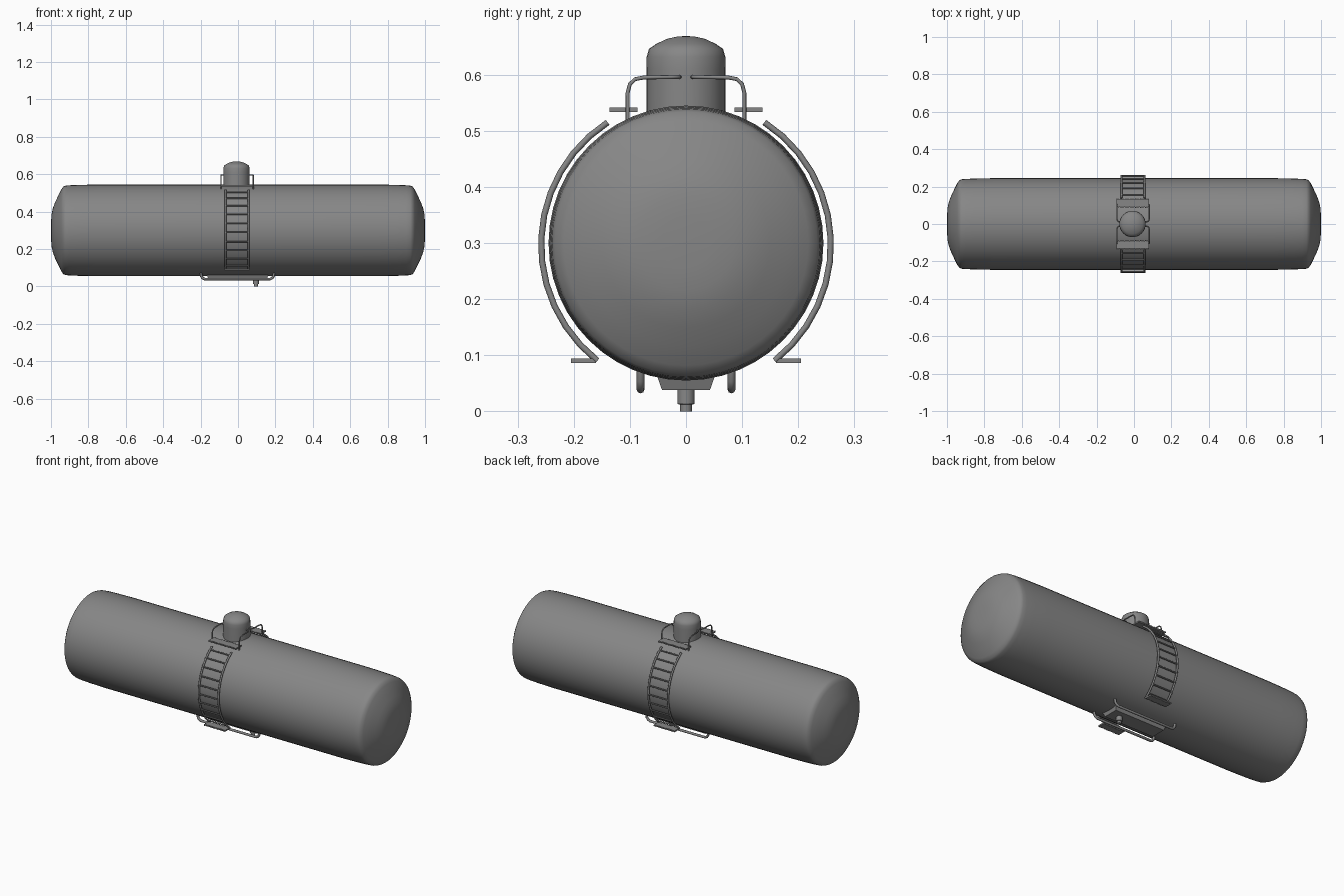
import bpy, bmesh
from math import sin, cos, pi, radians
from mathutils import Vector

if "Cube" in bpy.data.objects:
    bpy.data.objects.remove(bpy.data.objects["Cube"])

# Dark grey paint shared by all parts
PAINT = bpy.data.materials.new("dark_grey_paint")
PAINT.diffuse_color = (0.24, 0.24, 0.24, 1)
PAINT.use_nodes = True
PAINT.node_tree.nodes["Principled BSDF"].inputs["Base Color"].default_value = PAINT.diffuse_color


def finish(obj, angle=35):
    bpy.ops.object.select_all(action='DESELECT')
    obj.select_set(True)
    bpy.context.view_layer.objects.active = obj
    bpy.ops.object.shade_smooth_by_angle(angle=radians(angle))
    return obj


def mesh_object(name, bm):
    bmesh.ops.recalc_face_normals(bm, faces=bm.faces)
    me = bpy.data.meshes.new(name)
    bm.to_mesh(me)
    bm.free()
    me.materials.append(PAINT)
    obj = bpy.data.objects.new(name, me)
    bpy.context.collection.objects.link(obj)
    return obj


def lathe(name, profile, axis, origin, n=32, angle=35):
    """Revolve (distance along axis, radius) points about x or z."""
    bm = bmesh.new()
    rings = []
    for h, r in profile:
        ring = []
        for i in range(n):
            c, s = r * cos(2 * pi * i / n), r * sin(2 * pi * i / n)
            p = (h, c, s) if axis == 'x' else (c, s, h)
            ring.append(bm.verts.new(Vector(p) + Vector(origin)))
        rings.append(ring)
    for a, b in zip(rings, rings[1:]):
        for i in range(n):
            j = (i + 1) % n
            bm.faces.new((a[i], a[j], b[j], b[i]))
    bm.faces.new(rings[0])
    bm.faces.new(rings[-1])
    return finish(mesh_object(name, bm), angle)


def tubes(name, paths, radius):
    """Round bars following lists of points."""
    cu = bpy.data.curves.new(name, 'CURVE')
    cu.dimensions = '3D'
    cu.bevel_depth = radius
    cu.bevel_resolution = 2
    cu.use_fill_caps = True
    cu.materials.append(PAINT)
    for path in paths:
        sp = cu.splines.new('POLY')
        sp.points.add(len(path) - 1)
        for pt, co in zip(sp.points, path):
            pt.co = (*co, 1)
    obj = bpy.data.objects.new(name, cu)
    bpy.context.collection.objects.link(obj)
    bpy.ops.object.select_all(action='DESELECT')
    obj.select_set(True)
    bpy.context.view_layer.objects.active = obj
    bpy.ops.object.convert(target='MESH')
    return finish(bpy.context.object, 50)


def boxes(name, ranges):
    """One object from (x0, x1, y0, y1, z0, z1) boxes."""
    bm = bmesh.new()
    for x0, x1, y0, y1, z0, z1 in ranges:
        for v in bmesh.ops.create_cube(bm, size=1)['verts']:
            v.co = (x0 if v.co.x < 0 else x1, y0 if v.co.y < 0 else y1,
                    z0 if v.co.z < 0 else z1)
    return mesh_object(name, bm)


def tread(name, x0, x1, y0, y1, z, side, bars):
    """Solid step with narrow teeth along its long edges."""
    t, h = 0.004, 0.004
    parts = [(x0, x1, y0 + t, y1 - t, z - h, z + h)]
    pitch = (x1 - x0 - t) / (bars - 1)
    parts += [(x0 + i * pitch, x0 + i * pitch + t, a, b, z - h, z + h)
              for i in range(bars) for a, b in ((y0, y0 + t), (y1 - t, y1))]
    if side < 0:
        parts = [(a, b, -d, -c, e, f) for a, b, c, d, e, f in parts]
    return boxes(name, parts)


# Tank shell with domed ends
half = [(0.75, 0.245), (0.85, 0.243), (0.90, 0.241), (0.922, 0.239), (0.934, 0.234),
        (0.945, 0.218), (0.962, 0.184), (0.978, 0.150), (0.990, 0.118), (0.997, 0.085),
        (0.9995, 0.045), (1.0, 0.005)]
lathe("tank_shell", [(-x, r) for x, r in reversed(half)] + half, 'x', (0, 0, 0.30), 48, 50)

# Filling dome
CX = -0.005
lathe("filling_dome", [(0.50, 0.0705), (0.61, 0.0705), (0.632, 0.070), (0.646, 0.066),
                       (0.655, 0.053), (0.664, 0.034), (0.668, 0.016), (0.669, 0.002)],
      'z', (CX - 0.003, 0, 0), 32, 50)


# Curved ladders, platforms, steps and handrails on both sides
def ladder_point(t, x, side):
    a = radians(57 - 110 * t)
    r = 0.2565 - 0.006 * t * (1 - t) + 0.006 * t
    return (x, side * r * cos(a), 0.30 + r * sin(a))


RX = 0.062
for side, label in ((-1, "front"), (1, "back")):
    tubes(label + "_ladder_rails",
          [[ladder_point(i / 12, CX + sx * RX, side) for i in range(13)] for sx in (-1, 1)],
          0.0055)
    tubes(label + "_ladder_rungs",
          [[ladder_point((i + 0.4) / 10, CX + sx * RX, side) for sx in (-1, 1)]
           for i in range(10)], 0.004)
    tread(label + "_top_platform", CX - 0.088, CX + 0.086, 0.086, 0.136, 0.538, side, 20)
    tread(label + "_bottom_step", CX - 0.066, CX + 0.066, 0.16, 0.205, 0.09, side, 15)
    rail = [(0.086, 0.104, 0.515), (0.086, 0.104, 0.568), (0.086, 0.100, 0.583),
            (0.086, 0.091, 0.592), (0.086, 0.076, 0.595), (0.086, 0.026, 0.596),
            (0.083, 0.017, 0.596), (0.075, 0.012, 0.596), (0.062, 0.011, 0.596)]
    tubes(label + "_handrails",
          [[(CX + sx * x, side * y, z) for x, y, z in rail] for sx in (-1, 1)], 0.0035)

# Pipe rails under the tank
low = [(0.196, 0.078), (0.193, 0.055), (0.186, 0.045), (0.174, 0.039)]
path = [(-x, z) for x, z in low] + list(reversed(low))
tubes("underside_rails",
      [[(x - 0.003, y, z) for x, z in path] for y in (-0.081, 0.081)], 0.007)

# Long drain trough with sloping sides and ends
trough = boxes("drain_trough", [(-0.17, 0.165, -0.054, 0.054, 0.038, 0.070)])
for v in trough.data.vertices:
    if v.co.z < 0.05:
        v.co.x *= 0.93
        v.co.y *= 0.79

# Outlet valve
lathe("outlet_valve", [(0.045, 0.0155), (0.013, 0.0155), (0.0125, 0.0105), (0, 0.0105)],
      'z', (0.096, 0, 0), 16)
